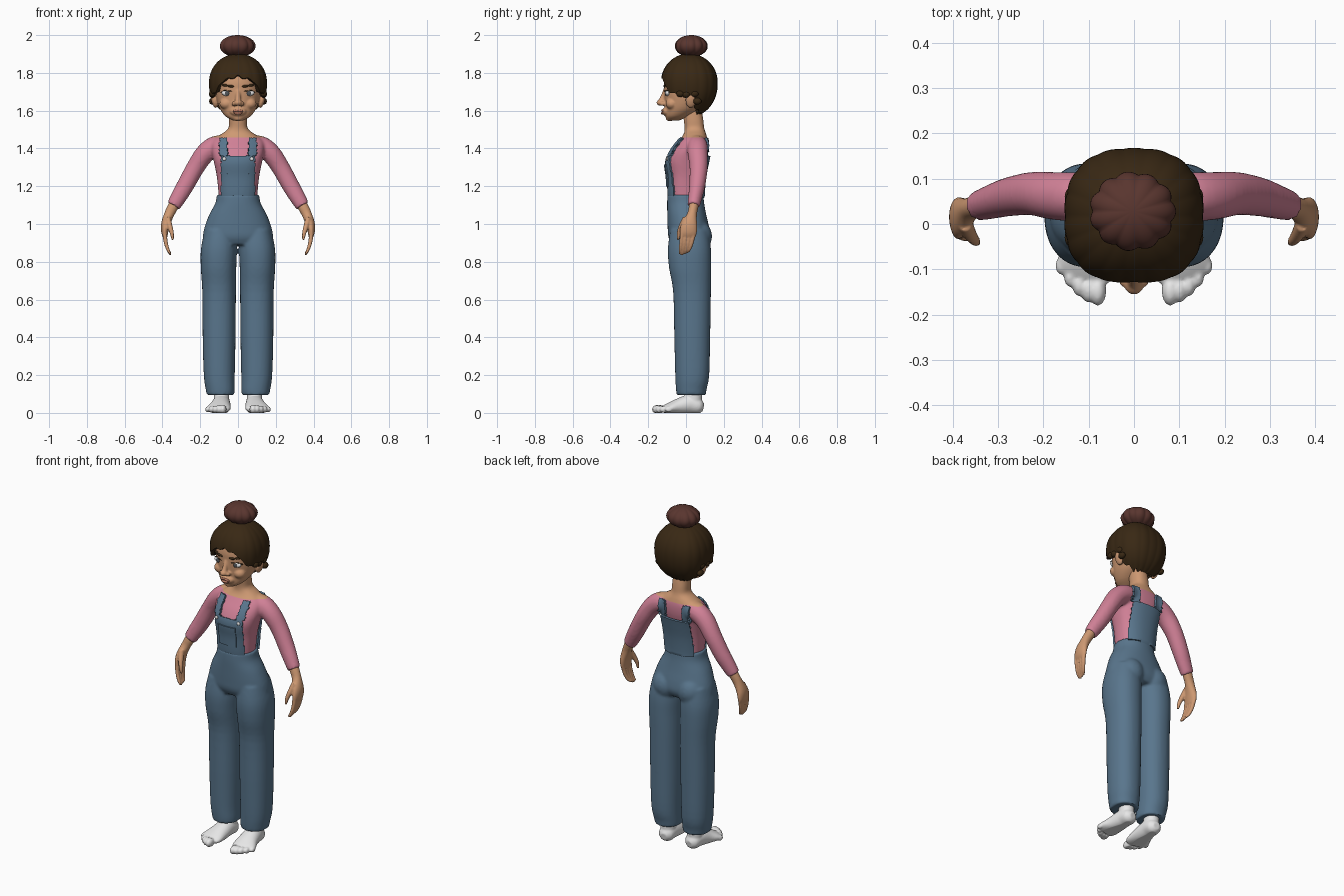
import bpy, bmesh, math
from mathutils import Vector, Matrix
from mathutils.bvhtree import BVHTree

cube = bpy.data.objects.get("Cube")
if cube:
    bpy.data.objects.remove(cube, do_unlink=True)


def material(name, *rgb):
    m = bpy.data.materials.new(name)
    m.use_nodes = True
    m.diffuse_color = (*rgb, 1)
    m.node_tree.nodes["Principled BSDF"].inputs["Base Color"].default_value = (*rgb, 1)
    return m


SKIN = material("skin", 0.62, 0.32, 0.17)
PINK = material("pink_knit", 0.64, 0.22, 0.31)
DENIM = material("blue_denim", 0.1, 0.18, 0.265)
HAIR = material("dark_brown_hair", 0.04, 0.021, 0.007)
BUN = material("red_brown_hair", 0.1, 0.036, 0.028)
WHITE = material("white", 0.8, 0.8, 0.8)
IRIS = material("grey_iris", 0.08, 0.09, 0.1)
LIPS = material("lips", 0.5, 0.2, 0.13)


def smooth_rows(rows, steps=4):
    """Catmull-Rom through the rows of a loft."""
    out = []
    for i in range(len(rows) - 1):
        a, b, c, d = (rows[max(0, min(len(rows) - 1, i + k))] for k in (-1, 0, 1, 2))
        for s in range(steps):
            t = s / steps
            out.append([q + 0.5 * t * (r - p + t * (2*p - 5*q + 4*r - s4 + t * (3*(q - r) + s4 - p)))
                        for p, q, r, s4 in zip(a, b, c, d)])
    return out + [list(rows[-1])]


def loft(bm, rows, up=(0, 1, 0), axis=None, n=32, power=2.0, sides=(1,)):
    """Skin of elliptical rings; each row is x, y, z, side radius, up radius."""
    rows = smooth_rows(rows)
    for sx in sides:
        rings = []
        for i, (x, y, z, ra, rb) in enumerate(rows):
            p, q = rows[max(i - 1, 0)], rows[min(i + 1, len(rows) - 1)]
            d = Vector(axis) if axis else (Vector(q[:3]) - Vector(p[:3])).normalized()
            v = Vector(up)
            v = (v - d * v.dot(d)).normalized()
            u = v.cross(d)
            ring = []
            for k in range(n):
                c, s = math.cos(2 * math.pi * k / n), math.sin(2 * math.pi * k / n)
                c, s = (math.copysign(abs(w) ** (2 / power), w) for w in (c, s))
                co = Vector((x, y, z)) + u * ra * c + v * rb * s
                ring.append(bm.verts.new((co.x * sx, co.y, co.z)))
            rings.append(ring)
        for a, b in zip(rings, rings[1:]):
            for k in range(n):
                bm.faces.new((a[k], a[(k + 1) % n], b[(k + 1) % n], b[k]))
        bm.faces.new(rings[0])
        bm.faces.new(rings[-1])


def blob(bm, loc, size, sides=(1,), tilt=0):
    for sx in sides:
        place = Matrix.Translation((loc[0] * sx, loc[1], loc[2]))
        turn = Matrix.Rotation(tilt * sx, 4, 'Y')
        bmesh.ops.create_uvsphere(bm, u_segments=24, v_segments=14, radius=1,
                                  matrix=place @ turn @ Matrix.Diagonal((*size, 1)))


def bake(ob):
    dg = bpy.context.evaluated_depsgraph_get()
    ob.data = bpy.data.meshes.new_from_object(ob.evaluated_get(dg))
    ob.modifiers.clear()


def finish(name, bm, mats, voxel=0, thick=0, relax=5):
    """Make the object; voxel fuses the pieces, thick gives a sheet body."""
    bmesh.ops.recalc_face_normals(bm, faces=bm.faces[:])
    me = bpy.data.meshes.new(name)
    bm.to_mesh(me)
    bm.free()
    ob = bpy.data.objects.new(name, me)
    bpy.context.collection.objects.link(ob)
    if voxel:
        m = ob.modifiers.new("fuse", 'REMESH')
        m.mode, m.voxel_size = 'VOXEL', voxel
        m = ob.modifiers.new("relax", 'SMOOTH')
        m.factor, m.iterations = 0.5, relax
    if thick:
        m = ob.modifiers.new("thickness", 'SOLIDIFY')
        m.thickness, m.offset = thick, -1
    if voxel or thick:
        bake(ob)
    ob.data.materials.clear()
    for m in mats:
        ob.data.materials.append(m)
    for p in ob.data.polygons:
        p.use_smooth = True
        p.material_index = 0
    ob.data.set_sharp_from_angle(angle=math.radians(50))
    return ob


def front_finder(ob):
    me = ob.data
    tree = BVHTree.FromPolygons([v.co[:] for v in me.vertices], [p.vertices[:] for p in me.polygons])

    def find(x, z):
        hit = tree.ray_cast(Vector((x, -1, z)), Vector((0, 1, 0)))[0]
        return hit.y if hit else -0.1
    return find


BOTH = (1, -1)
UP = (0, 0, 1)

# Upper body: torso, neck and sleeves fused, neckline cut as a clean edge
bm = bmesh.new()
loft(bm, [(0, 0, 1.1, .1, .08), (0, -.005, 1.16, .103, .084), (0, -.003, 1.25, .112, .09),
          (0, 0, 1.33, .128, .102), (0, .018, 1.39, .14, .096), (0, .038, 1.44, .135, .077),
          (0, .047, 1.475, .09, .06), (0, .045, 1.505, .052, .052), (0, .04, 1.55, .048, .052),
          (0, .03, 1.62, .046, .05)], axis=UP, n=48, power=2.3)
loft(bm, [(.05, .055, 1.42, .05, .05), (.12, .06, 1.412, .054, .054), (.175, .062, 1.372, .052, .053),
          (.225, .067, 1.3, .048, .048), (.275, .06, 1.21, .046, .043), (.31, .05, 1.15, .043, .038),
          (.342, .04, 1.096, .037, .033)], sides=BOTH)
body = finish("upper_body", bm, [PINK, SKIN], voxel=0.008)
cut = bmesh.new()
cut.from_mesh(body.data)
NECK, TOP = 1.457, 1.362
for axis, levels in (((1, 0, 0), (-.1, -.09, -.057, .057, .09, .1)),
                     ((0, 0, 1), (1.14, 1.2, 1.315, TOP, NECK))):
    for level in levels:
        bmesh.ops.bisect_plane(cut, geom=cut.verts[:] + cut.edges[:] + cut.faces[:],
                               plane_co=Vector(axis) * level, plane_no=axis)
for f in cut.faces:
    f.material_index = int(f.calc_center_median().z > NECK)
cut.to_mesh(body.data)
cut.free()


# Overalls top: raised copies of the torso surface
def raised(name, rule, height):
    bm = bmesh.new()
    bm.from_mesh(body.data)
    bm.normal_update()
    for v, n in [(v, v.normal.copy()) for v in bm.verts]:
        v.co += n * height
    drop = [f for f in bm.faces if not rule(*f.calc_center_median())]
    bmesh.ops.delete(bm, geom=drop, context='FACES')
    return finish(name, bm, [DENIM], thick=0.012)


def bib_area(x, z):
    return abs(x) < .09 and 1.14 < z < TOP


def strap_area(x, z):
    return .057 < abs(x) < .1 and TOP < z < NECK


bib = raised("front_bib", lambda x, y, z: y < 0 and bib_area(x, z), .009)
raised("back_bib", lambda x, y, z: y > .03 and bib_area(x, z), .009)
raised("front_straps", lambda x, y, z: y < .035 and strap_area(x, z), .012)
raised("back_straps", lambda x, y, z: y > .06 and strap_area(x, z), .012)
raised("bib_pocket", lambda x, y, z: y < 0 and abs(x) < .057 and 1.2 < z < 1.315, .015)
bib_y = front_finder(bib)
bm = bmesh.new()
blob(bm, (.073, bib_y(.073, 1.345) - .004, 1.345), (.01, .006, .01), BOTH)
finish("bib_buttons", bm, [WHITE])

# Trousers
bm = bmesh.new()
loft(bm, [(0, -.003, 1.155, .112, .095), (0, -.002, 1.11, .12, .098), (0, .004, 1.05, .152, .103),
          (0, .013, .98, .178, .11), (0, .017, .93, .186, .11), (0, .017, .89, .185, .09)],
     axis=UP, n=48, power=2.2)
loft(bm, [(.095, .017, .97, .08, .1), (.101, .018, .87, .095, .114), (.103, .022, .77, .094, .112),
          (.1, .032, .64, .089, .1), (.1, .033, .4, .087, .095), (.099, .033, .2, .082, .09),
          (.094, .028, .125, .077, .081), (.093, .028, .095, .073, .077)], axis=UP, power=2.2, sides=BOTH)
blob(bm, (.08, .062, .935), (.078, .076, .085), BOTH)
finish("trousers", bm, [DENIM], voxel=0.008)

# Feet with toes and flat soles
bm = bmesh.new()
loft(bm, [(.083, .092, .03, .02, .02), (.085, .07, .034, .042, .04), (.088, .02, .045, .048, .05),
          (.094, -.04, .034, .056, .042), (.104, -.09, .024, .066, .028), (.11, -.115, .018, .06, .02)],
     up=UP, sides=BOTH)
loft(bm, [(.087, .04, .04, .042, .045), (.088, .04, .14, .04, .045)], axis=UP, sides=BOTH)
for i in range(5):
    r = .025 - .0025 * i
    blob(bm, (.08 + .0205 * i, -.148 + .0035 * i * i, .019), (r * .75, r * 1.3, r), BOTH)
feet = finish("feet", bm, [WHITE], voxel=0.005, relax=3)
for v in feet.data.vertices:
    v.co.z = max(v.co.z, 0)

# Hands with fingers and thumbs
bm = bmesh.new()
loft(bm, [(.32, .05, 1.135, .026, .024), (.345, .04, 1.09, .028, .025), (.365, .032, 1.05, .026, .026),
          (.383, .018, 1.0, .024, .042), (.388, .012, .96, .019, .046), (.386, .01, .935, .013, .042)],
     sides=BOTH)
for i in range(4):
    y = .042 - .021 * i
    tip = .835 + .006 * abs(i - 2)
    loft(bm, [(.388, y, .955, .013, .011), (.383, y * .9 - .006, .905, .011, .0105),
              (.371, y * .75 - .014, .865, .009, .009), (.357, y * .6 - .022, tip, .005, .005)],
         n=12, sides=BOTH)
loft(bm, [(.372, .0, 1.03, .016, .018), (.36, -.025, .985, .014, .015), (.35, -.038, .95, .011, .011),
          (.345, -.042, .915, .006, .006)], n=12, sides=BOTH)
finish("hands", bm, [SKIN], voxel=0.0045, relax=3)

# Head with nose, muzzle and ears
bm = bmesh.new()
loft(bm, [(0, -.066, 1.548, .028, .03), (0, -.048, 1.57, .066, .06), (0, -.018, 1.61, .096, .092),
          (0, .001, 1.66, .113, .115), (0, .006, 1.71, .12, .123), (0, .012, 1.76, .12, .128),
          (0, .015, 1.82, .1, .11), (0, .015, 1.865, .05, .05)], axis=UP, n=48, power=2.15)
loft(bm, [(0, -.106, 1.71, .012, .015), (0, -.122, 1.67, .014, .016), (0, -.134, 1.645, .018, .018)],
     axis=UP, n=16)
blob(bm, (0, -.136, 1.642), (.021, .02, .017))
blob(bm, (.02, -.124, 1.637), (.014, .016, .012), BOTH)
blob(bm, (0, -.1, 1.596), (.045, .027, .026))
blob(bm, (0, -.086, 1.562), (.028, .022, .018))
blob(bm, (.062, -.075, 1.637), (.036, .033, .03), BOTH)
blob(bm, (.126, .025, 1.655), (.016, .028, .042), BOTH, tilt=.25)
head = finish("head", bm, [SKIN], voxel=0.005, relax=4)
face_y = front_finder(head)

# Face details
bm = bmesh.new()
eye = (.058, face_y(.058, 1.692) + .006, 1.692)
blob(bm, eye, (.029, .013, .015), BOTH, tilt=-.1)
finish("eyes", bm, [WHITE])
bm = bmesh.new()
blob(bm, (eye[0], eye[1] - .011, 1.692), (.012, .004, .0125), BOTH)
finish("irises", bm, [IRIS])
bm = bmesh.new()
for x, z, half in ((.038, 1.73, .02), (.066, 1.734, .02)):
    blob(bm, (x, face_y(x, z), z), (half, .007, .007), BOTH, tilt=-.1)
for dx, dz in ((-.016, .012), (.008, .015), (.024, .008)):
    x, z = eye[0] + dx, eye[2] + dz
    blob(bm, (x, face_y(x, z), z), (.013, .006, .0025), BOTH, tilt=dx * 14)
finish("brows_and_lashes", bm, [HAIR])
bm = bmesh.new()
blob(bm, (.011, face_y(.011, 1.6) + .001, 1.6), (.019, .007, .006), BOTH, tilt=.2)
blob(bm, (0, face_y(0, 1.587), 1.587), (.024, .008, .007))
finish("lips", bm, [LIPS])


def lookup(keys, t):
    for (a, va), (b, vb) in zip(keys, keys[1:]):
        if t <= b:
            s = (t - a) / (b - a)
            return va + (vb - va) * s * s * (3 - 2 * s)
    return keys[-1][1]


# Hair cap: columns run from crown to a shaped hem, open over the face
HEM = [(0, 1.782), (.45, 1.765), (.85, 1.7), (1.1, 1.685), (1.6, 1.685), (1.85, 1.615),
       (2.3, 1.585), (3.15, 1.58)]
bm = bmesh.new()
cols, steps = 144, 22
grid = []
for k in range(cols):
    a = 2 * math.pi * k / cols - math.pi
    hem = lookup(HEM, abs(a)) + .006 * math.cos(18 * a)
    ripple = 1 + .014 * abs(math.cos(9 * a))
    shape = (abs(math.sin(a)) ** 2.5 + abs(math.cos(a)) ** 2.5) ** -.4 * ripple
    col = []
    for j in range(1, steps + 1):
        t = (j / steps) ** 1.6
        z = 1.9 + (hem - 1.9) * t
        h = (z - 1.745) / (.157 if z > 1.745 else .18)
        r = max(0, 1 - abs(h) ** 2.1) ** .5 * shape
        depth = .147 if abs(a) < math.pi / 2 else .15
        col.append(bm.verts.new((.152 * r * math.sin(a), .016 - depth * r * math.cos(a), z)))
    grid.append(col)
crown = bm.verts.new((0, .016, 1.902))
for a, b in zip(grid, grid[1:] + grid[:1]):
    bm.faces.new((crown, a[0], b[0]))
    for j in range(steps - 1):
        bm.faces.new((a[j], a[j + 1], b[j + 1], b[j]))
finish("hair_cap", bm, [HAIR], thick=0.024)

# Side curls in front of the ears
bm = bmesh.new()
for y, z in ((-.03, 1.69), (0, 1.686), (.045, 1.69), (.06, 1.65)):
    blob(bm, (.136, y, z), (.017, .022, .018), BOTH)
finish("side_curls", bm, [HAIR])

# Fluted bun
bm = bmesh.new()
bmesh.ops.create_uvsphere(bm, u_segments=88, v_segments=24, radius=1)
for v in bm.verts:
    flute = .92 + .08 * abs(math.cos(5.5 * math.atan2(v.co.y, v.co.x)))
    v.co = (v.co.x * .096 * flute - .003, v.co.y * .088 * flute + .028, v.co.z * .058 + 1.942)
finish("hair_bun", bm, [BUN])
